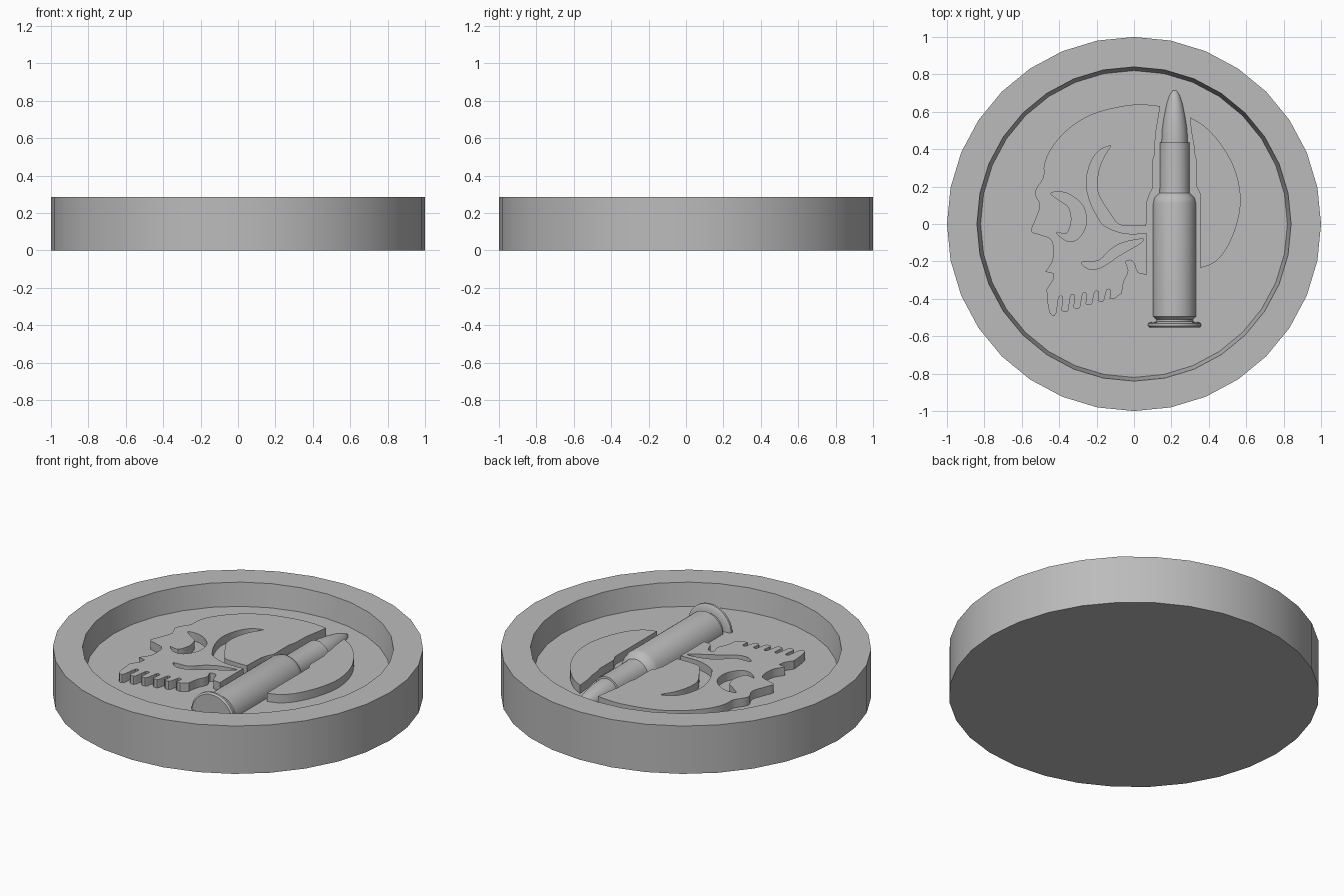
import bpy, bmesh, math
from mathutils import Vector, Matrix

if "Cube" in bpy.data.objects:
    bpy.data.objects.remove(bpy.data.objects["Cube"])

FLOOR, RELIEF, RIM = 0.15, 0.20, 0.285

grey = bpy.data.materials.new("plain grey")
grey.diffuse_color = (0.5, 0.5, 0.5, 1)
grey.use_nodes = True
grey.node_tree.nodes["Principled BSDF"].inputs["Base Color"].default_value = grey.diffuse_color


def finish(ob, angle=30):
    ob.data.materials.clear()
    ob.data.materials.append(grey)
    bpy.ops.object.select_all(action='DESELECT')
    ob.select_set(True)
    bpy.context.view_layer.objects.active = ob
    bpy.ops.object.shade_smooth_by_angle(angle=math.radians(angle))


def lathe(name, profile, sides):
    """Turn (radius, height) points round z into a closed solid."""
    bm = bmesh.new()
    vs = [bm.verts.new((r, 0, z)) for r, z in profile]
    es = [bm.edges.new(p) for p in zip(vs, vs[1:])]
    bmesh.ops.spin(bm, geom=vs + es, cent=(0, 0, 0), axis=(0, 0, 1),
                   angle=math.tau, steps=sides)
    bmesh.ops.remove_doubles(bm, verts=bm.verts, dist=1e-4)
    bmesh.ops.recalc_face_normals(bm, faces=bm.faces)
    me = bpy.data.meshes.new(name)
    ob = bpy.data.objects.new(name, me)
    bpy.context.collection.objects.link(ob)
    return ob, bm


def smooth(pts, closed=False, steps=5):
    """Round a point list with a Catmull-Rom curve."""
    p = [Vector(q) for q in pts]
    n = len(p)
    get = (lambda i: p[i % n]) if closed else (lambda i: p[max(0, min(n - 1, i))])
    out = []
    for i in range(n if closed else n - 1):
        a, b, c, d = get(i - 1), get(i), get(i + 1), get(i + 2)
        for k in range(steps):
            t = k / steps
            out.append(0.5 * (2 * b + (c - a) * t + (2 * a - 5 * b + 4 * c - d) * t * t
                              + (3 * b - a - 3 * c + d) * t ** 3))
    return out if closed else out + [p[-1]]


def relief(name, loops):
    """Raised flat plate from an outline and its holes."""
    cu = bpy.data.curves.new(name, 'CURVE')
    cu.dimensions, cu.fill_mode = '2D', 'BOTH'
    cu.extrude = (RELIEF - FLOOR) / 2 + 0.005
    for loop in loops:
        sp = cu.splines.new('POLY')
        sp.points.add(len(loop) - 1)
        for pt, q in zip(sp.points, loop):
            pt.co = (q[0], q[1], 0, 1)
        sp.use_cyclic_u = True
    ob = bpy.data.objects.new(name, cu)
    ob.location.z = (RELIEF + FLOOR) / 2 - 0.005
    bpy.context.collection.objects.link(ob)
    bpy.ops.object.select_all(action='DESELECT')
    ob.select_set(True)
    bpy.context.view_layer.objects.active = ob
    bpy.ops.object.convert(target='MESH')
    finish(bpy.context.object)


# Round dish with a raised rim and slightly flared inner wall
dish, bm = lathe("dish", [(0, 0), (1, 0), (1, RIM), (0.84, RIM), (0.82, FLOOR), (0, FLOOR)], 32)
bm.to_mesh(dish.data)
bm.free()
finish(dish)

# Cartridge lying on its side, half sunk in the floor
cartridge, bm = lathe("cartridge", [
    (0, -0.553), (0.134, -0.553), (0.143, -0.545), (0.143, -0.533), (0.134, -0.526),
    (0.098, -0.522), (0.098, -0.51), (0.115, -0.495), (0.115, 0.11), (0.108, 0.14),
    (0.082, 0.165), (0.08, 0.19), (0.08, 0.435), (0.07, 0.437), (0.068, 0.50),
    (0.058, 0.57), (0.043, 0.645), (0.028, 0.69), (0.014, 0.713), (0, 0.72)], 40)
bm.transform(Matrix.Translation((0.217, 0, 0.14)) @ Matrix.Rotation(-math.pi / 2, 4, 'X'))
bmesh.ops.bisect_plane(bm, geom=bm.verts[:] + bm.edges[:] + bm.faces[:],
                       plane_co=(0, 0, FLOOR - 0.02), plane_no=(0, 0, 1), clear_inner=True)
bm.to_mesh(cartridge.data)
bm.free()
finish(cartridge, 35)

# Skull profile: forehead, brow, nose and upper jaw
outline = smooth([(0.14, 0.63), (0.03, 0.64), (-0.09, 0.625), (-0.23, 0.585), (-0.35, 0.51),
                  (-0.44, 0.41), (-0.48, 0.32), (-0.485, 0.25), (-0.53, 0.17), (-0.505, 0.10),
                  (-0.53, 0.02), (-0.55, -0.04), (-0.50, -0.06), (-0.44, -0.09),
                  (-0.435, -0.19), (-0.475, -0.255)], steps=4)
outline += [(-0.43, -0.265), (-0.435, -0.30), (-0.468, -0.35), (-0.46, -0.44)]
# Row of teeth divided by narrow rounded gaps
left = -0.45
for i in range(6):
    bottom = -0.488 + 0.018 * i
    right = -0.415 + 0.064 * i
    outline += [(left, bottom + 0.01), (left + 0.012, bottom), (right - 0.008, bottom)]
    if i < 5:
        top = -0.39 + 0.009 * i
        outline += [(right, bottom + 0.012), (right + 0.012, top), (right + 0.022, top + 0.006),
                    (right + 0.034, top), (right + 0.03, top - 0.045)]
        left = right + 0.024
# Cheek and jaw hinge, then the temple groove opening into the cartridge channel
outline += smooth([(-0.065, -0.37), (-0.055, -0.31), (-0.03, -0.25), (-0.045, -0.20),
                   (-0.005, -0.20), (0.02, -0.26), (0.07, -0.27)], steps=3)
outline += smooth([(0.07, -0.05), (-0.05, -0.05), (-0.15, -0.015), (-0.19, 0.03), (-0.235, 0.12),
                   (-0.255, 0.22), (-0.235, 0.32), (-0.19, 0.39), (-0.125, 0.42)])
outline += smooth([(-0.125, 0.415), (-0.17, 0.34), (-0.195, 0.25), (-0.19, 0.16),
                   (-0.13, 0.06), (-0.09, 0.005), (-0.04, -0.01), (0.065, -0.01)])
outline += [(0.07, 0.12), (0.085, 0.165), (0.10, 0.19), (0.10, 0.34), (0.11, 0.37), (0.115, 0.48)]
# Crescent eye and curved cheek groove
eye = smooth([(-0.445, 0.165), (-0.36, 0.165), (-0.275, 0.10), (-0.255, 0.0), (-0.30, -0.08),
              (-0.36, -0.09), (-0.415, -0.045), (-0.36, -0.05), (-0.335, 0.02),
              (-0.35, 0.09), (-0.39, 0.12)], True)
cheek = smooth([(0.045, -0.08), (-0.06, -0.10), (-0.13, -0.14), (-0.19, -0.195), (-0.28, -0.205),
                (-0.24, -0.24), (-0.17, -0.23), (-0.08, -0.17), (0.03, -0.105)], True)
relief("skull_face", [outline, eye, cheek])

# Back of the skull beyond the cartridge
back = smooth([(0.30, 0.57), (0.38, 0.52), (0.47, 0.42), (0.54, 0.29), (0.57, 0.14),
               (0.55, 0.0), (0.495, -0.13), (0.43, -0.205), (0.355, -0.235)])
back += [(0.355, 0.16), (0.335, 0.20), (0.335, 0.33), (0.325, 0.37), (0.32, 0.42), (0.305, 0.50)]
relief("skull_back", [back])
